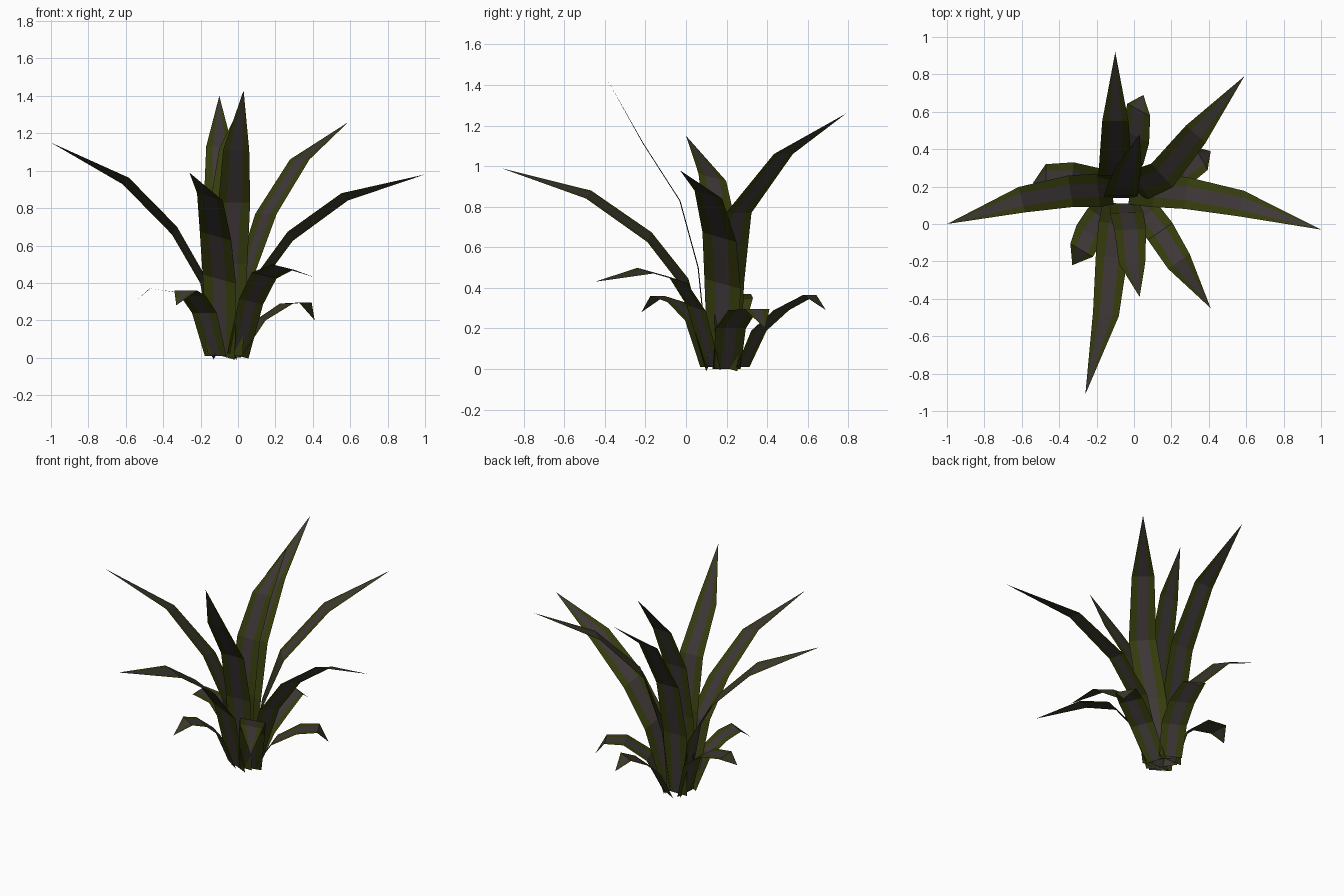
import bpy, bmesh
from mathutils import Vector

if "Cube" in bpy.data.objects:
    bpy.data.objects.remove(bpy.data.objects["Cube"])


def material(name, rgb):
    m = bpy.data.materials.new(name)
    m.diffuse_color = (*rgb, 1)
    m.use_nodes = True
    m.node_tree.nodes["Principled BSDF"].inputs["Base Color"].default_value = m.diffuse_color
    return m


GREEN = material("olive green edge", (0.037, 0.046, 0.004))
DARK = material("dark purple brown centre", (0.050, 0.039, 0.040))

TALL = (0.15, 0.18, 0.17, 0.14)
SHORT = (0.14, 0.16, 0.16, 0.14)
MIDDLE = (0.2, 0.2, 0.22, 0.25)   # half width of the dark middle in each row


def leaf(name, path, widths, tilt=0, across=None):
    """Flat strip of four rows closing to a point; green rims, dark middle."""
    pts = [Vector(p) for p in path]
    heading = pts[-1] - pts[0]
    overall = Vector((-heading.y, heading.x, 0)).normalized()
    bm = bmesh.new()
    rows = []
    for i, w in enumerate(widths):
        # width direction follows the local turn of the leaf unless it is given
        d = pts[i + 1] - pts[max(i - 1, 0)]
        side = Vector(across) if across else Vector((-d.y, d.x, 0)) + overall * 0.3
        side.normalize()
        side.z += tilt
        m = MIDDLE[i]
        rows.append([bm.verts.new(pts[i] + side * w * k) for k in (-0.5, -m, m, 0.5)])
    tip = bm.verts.new(pts[-1])
    for c in range(3):
        mat = 1 if c == 1 else 0
        for a, b in zip(rows, rows[1:]):
            bm.faces.new((a[c], a[c + 1], b[c + 1], b[c])).material_index = mat
        bm.faces.new((rows[-1][c], rows[-1][c + 1], tip)).material_index = mat
    me = bpy.data.meshes.new(name)
    bm.to_mesh(me)
    bm.free()
    me.materials.append(GREEN)
    me.materials.append(DARK)
    bpy.context.collection.objects.link(bpy.data.objects.new(name, me))


X = (1, 0, 0)

# Tall leaves: centre line from base to tip
leaf("left_leaf", [(-.12, .18, .01), (-.19, .18, .42), (-.34, .175, .68), (-.60, .13, .945), (-1, 0, 1.15)], TALL, 0.25)
leaf("right_leaf", [(-.02, .18, .01), (.11, .18, .42), (.28, .165, .65), (.57, .11, .86), (1, -.03, .98)], TALL, -0.28)
leaf("back_leaf", [(-.10, .24, .01), (-.10, .26, .42), (-.10, .34, .78), (-.10, .55, 1.13), (-.10, .92, 1.40)], TALL, 0, X)
leaf("back_right_leaf", [(-.03, .21, .01), (.03, .21, .42), (.15, .26, .77), (.33, .48, 1.06), (.59, .79, 1.26)], TALL)
leaf("front_leaf", [(-.09, .11, .01), (-.10, .0, .42), (-.12, -.18, .65), (-.15, -.48, .86), (-.26, -.91, .99)], TALL, -0.28)
leaf("centre_front_leaf", [(-.05, .11, .01), (-.04, .06, .50), (-.02, -.03, .83), (-.01, -.21, 1.11), (.03, -.39, 1.43)],
     TALL, 0, (1, .03, 0))
leaf("centre_back_leaf", [(-.08, .14, .01), (-.07, .15, .50), (-.06, .20, .85), (-.03, .30, 1.12), (.03, .48, 1.38)],
     TALL, 0, X)

# Short leaves that bend over at the end
leaf("short_front_right_leaf", [(0, .13, .01), (.07, .05, .30), (.14, -.04, .44), (.24, -.20, .485), (.41, -.45, .43)],
     SHORT, -0.2)
leaf("short_front_left_leaf", [(-.12, .11, .01), (-.18, .04, .24), (-.24, -.05, .33), (-.28, -.14, .36), (-.33, -.22, .28)],
     SHORT)
leaf("short_left_leaf", [(-.13, .20, .0), (-.20, .22, .24), (-.33, .25, .35), (-.47, .25, .37), (-.54, .22, .31)], SHORT)
leaf("short_back_leaf", [(-.06, .28, .01), (-.02, .36, .19), (.01, .47, .29), (.025, .61, .365), (.05, .69, .29)],
     SHORT, 0, (.88, -.47, 0))
leaf("short_right_leaf", [(-.01, .20, .0), (.12, .22, .20), (.26, .28, .29), (.36, .35, .295), (.41, .39, .20)], SHORT)
